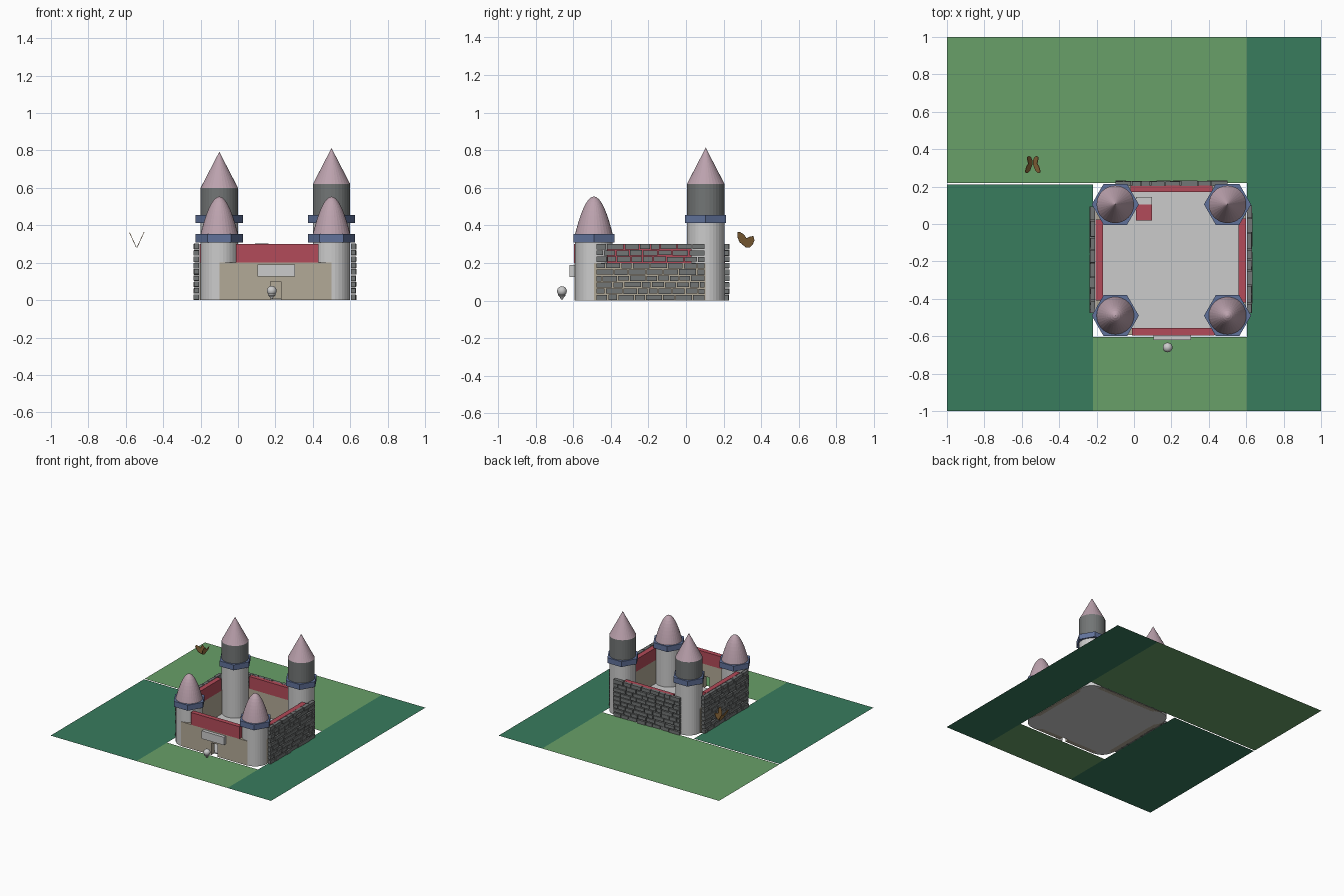
import bpy, bmesh, math, random
from mathutils import Matrix, Vector

if "Cube" in bpy.data.objects:
    bpy.data.objects.remove(bpy.data.objects["Cube"])

random.seed(4)


def mat(name, c):
    m = bpy.data.materials.new(name)
    m.diffuse_color = (*c, 1)
    m.use_nodes = True
    m.node_tree.nodes["Principled BSDF"].inputs["Base Color"].default_value = m.diffuse_color
    return m


LIGHT = mat("light grass", (0.14, 0.35, 0.14))
DARK = mat("dark grass", (0.04, 0.20, 0.11))
TAN = mat("sandstone", (0.45, 0.40, 0.31))
RED = mat("red", (0.45, 0.07, 0.10))
PINK = mat("pink roof", (0.50, 0.36, 0.42))
BLUE = mat("blue collar", (0.12, 0.17, 0.33))
STONE = mat("dark stone", (0.17, 0.18, 0.18))
BROWN = mat("wing brown", (0.30, 0.16, 0.05))


def finish(name, bm, m=None):
    me = bpy.data.meshes.new(name)
    bm.normal_update()
    bm.to_mesh(me)
    bm.free()
    o = bpy.data.objects.new(name, me)
    bpy.context.collection.objects.link(o)
    if m:
        me.materials.append(m)
    return o


def add_box(bm, x0, x1, y0, y1, z0, z1):
    size = Matrix.Diagonal((x1 - x0, y1 - y0, z1 - z0, 1))
    loc = Matrix.Translation(((x0 + x1) / 2, (y0 + y1) / 2, (z0 + z1) / 2))
    bmesh.ops.create_cube(bm, size=1, matrix=loc @ size)


def box(name, dims, m=None):
    bm = bmesh.new()
    add_box(bm, *dims)
    return finish(name, bm, m)


def cone(name, x, y, z0, z1, r0, r1, n=32, m=None, rot=0):
    bm = bmesh.new()
    mx = Matrix.Translation((x, y, (z0 + z1) / 2)) @ Matrix.Rotation(rot, 4, 'Z')
    bmesh.ops.create_cone(bm, cap_ends=True, segments=n, radius1=r0, radius2=r1,
                          depth=z1 - z0, matrix=mx)
    return finish(name, bm, m)


def lathe(name, x, y, profile, n=32, m=None):
    bm = bmesh.new()
    vs = [bm.verts.new((r, 0, z)) for r, z in profile]
    es = [bm.edges.new(p) for p in zip(vs, vs[1:])]
    bmesh.ops.spin(bm, geom=vs + es, cent=(0, 0, 0), axis=(0, 0, 1),
                   angle=math.tau, steps=n)
    bmesh.ops.remove_doubles(bm, verts=bm.verts, dist=1e-5)
    bmesh.ops.recalc_face_normals(bm, faces=bm.faces)
    bmesh.ops.translate(bm, verts=bm.verts, vec=(x, y, 0))
    return finish(name, bm, m)


# Ground patches
for name, x0, x1, y0, y1, m in [("back_lawn", -1, .605, .22, 1, LIGHT),
                                ("front_lawn", -.22, .605, -1, -.605, LIGHT),
                                ("left_meadow", -1, -.22, -1, .21, DARK),
                                ("right_meadow", .605, 1, -1, 1, DARK)]:
    bm = bmesh.new()
    bm.faces.new([bm.verts.new(p) for p in
                  ((x0, y0, 0), (x1, y0, 0), (x1, y1, 0), (x0, y1, 0))])
    finish(name, bm, m)

# Towers: domed at the front, tall and pointed at the back
for side, x, top in (("left", -.1, .6), ("right", .5, .62)):
    y = -.49
    cone(f"front_{side}_tower", x, y, 0, .31, .1, .1)
    cone(f"front_{side}_collar", x, y, .308, .353, .126, .126, 6, BLUE, math.pi / 2)
    dome = [(.1 * math.cos(a), .353 + .2 * math.sin(a) ** 2)
            for a in (i * math.pi / 24 for i in range(12))]
    lathe(f"front_{side}_dome", x, y, [(0, .353)] + dome + [(0, .554)], 32, PINK)
    y = .105
    cone(f"back_{side}_tower", x, y, 0, .415, .1, .1)
    cone(f"back_{side}_collar", x, y, .412, .456, .126, .126, 6, BLUE, math.pi / 2)
    cone(f"back_{side}_turret", x, y, .45, top, .1, .1, 32, STONE)
    cone(f"back_{side}_spire", x, y, top, top + .193, .1, 0, 32, PINK)

# Courtyard floor
box("courtyard_floor", (-.17, .57, -.558, .175, 0, .008))

# Walls with red upper bands; the front wall has a doorway
bm = bmesh.new()
add_box(bm, -.1, .175, -.593, -.557, 0, .2)
add_box(bm, .23, .5, -.593, -.557, 0, .2)
add_box(bm, .175, .23, -.593, -.557, .1, .2)
finish("front_wall", bm, TAN)
box("front_band", (-.012, .43, -.595, -.557, .2, .3), RED)
box("back_wall", (-.1, .5, .172, .207, 0, .2), TAN)
box("back_band", (-.02, .42, .172, .207, .2, .3), RED)
box("left_wall", (-.205, -.167, -.49, .105, 0, .2), TAN)
box("left_band", (-.205, -.167, -.41, .025, .2, .3), RED)
box("right_wall", (.56, .6, -.49, .105, 0, .2), TAN)
box("right_band", (.56, .6, -.42, .03, .2, .3), RED)


# Brick facing on three sides: rows of blocks with open joints
def bricks(name, start, end, place):
    bm = bmesh.new()
    rows, h, gap = 9, .305 / 9, .006
    for r in range(rows):
        u = start
        first = True
        while u < end - .01:
            w = random.uniform(.05, .1)
            if first and r % 2:
                w *= .5
            first = False
            v = min(u + w, end)
            if end - v < .03:
                v = end
            z0 = r * h + random.uniform(0, .004)
            z1 = (r + 1) * h - gap + random.uniform(0, .003)
            add_box(bm, *place(u, v - gap, random.uniform(.024, .03)), z0, z1)
            u = v
    finish(name, bm, STONE)


bricks("right_bricks", -.475, .105, lambda u, v, d: (.603, .603 + d, u, v))
bricks("left_bricks", -.475, .1, lambda u, v, d: (-.208 - d, -.208, u, v))
bricks("back_bricks", -.1, .505, lambda u, v, d: (u, v, .202, .202 + d))

# Blank sign above the door
box("door_sign", (.105, .305, -.62, -.593, .125, .19))

# Ball on a small stand before the door
bm = bmesh.new()
bmesh.ops.create_uvsphere(bm, u_segments=20, v_segments=12, radius=.026,
                          matrix=Matrix.Translation((.18, -.66, .05)))
for f in bm.faces:
    f.smooth = True
finish("lamp_ball", bm)
lathe("lamp_stand", .18, -.66,
      [(0, .005), (.006, .007), (.01, .017), (.02, .026), (.02, .032), (0, .034)], 16)

# Bed in the courtyard
box("bed", (.01, .095, .02, .105, .008, .035), RED)
box("bed_pillow", (.01, .095, .105, .145, .008, .042))

# Butterfly: two notched wings folded into a V
outline = [(.32, .282), (.338, .282), (.355, .298), (.364, .32), (.358, .342),
           (.338, .338), (.322, .33), (.308, .35), (.288, .363), (.275, .362),
           (.273, .34), (.284, .312)]
for side, s in (("left", -1), ("right", 1)):
    bm = bmesh.new()
    bm.faces.new([bm.verts.new((-.54 + s * (.002 + (z - .282) * .46), y, z))
                  for y, z in outline])
    bmesh.ops.triangulate(bm, faces=bm.faces)
    w = finish(f"butterfly_{side}_wing", bm, BROWN)
    w.modifiers.new("thickness", 'SOLIDIFY').thickness = .003
